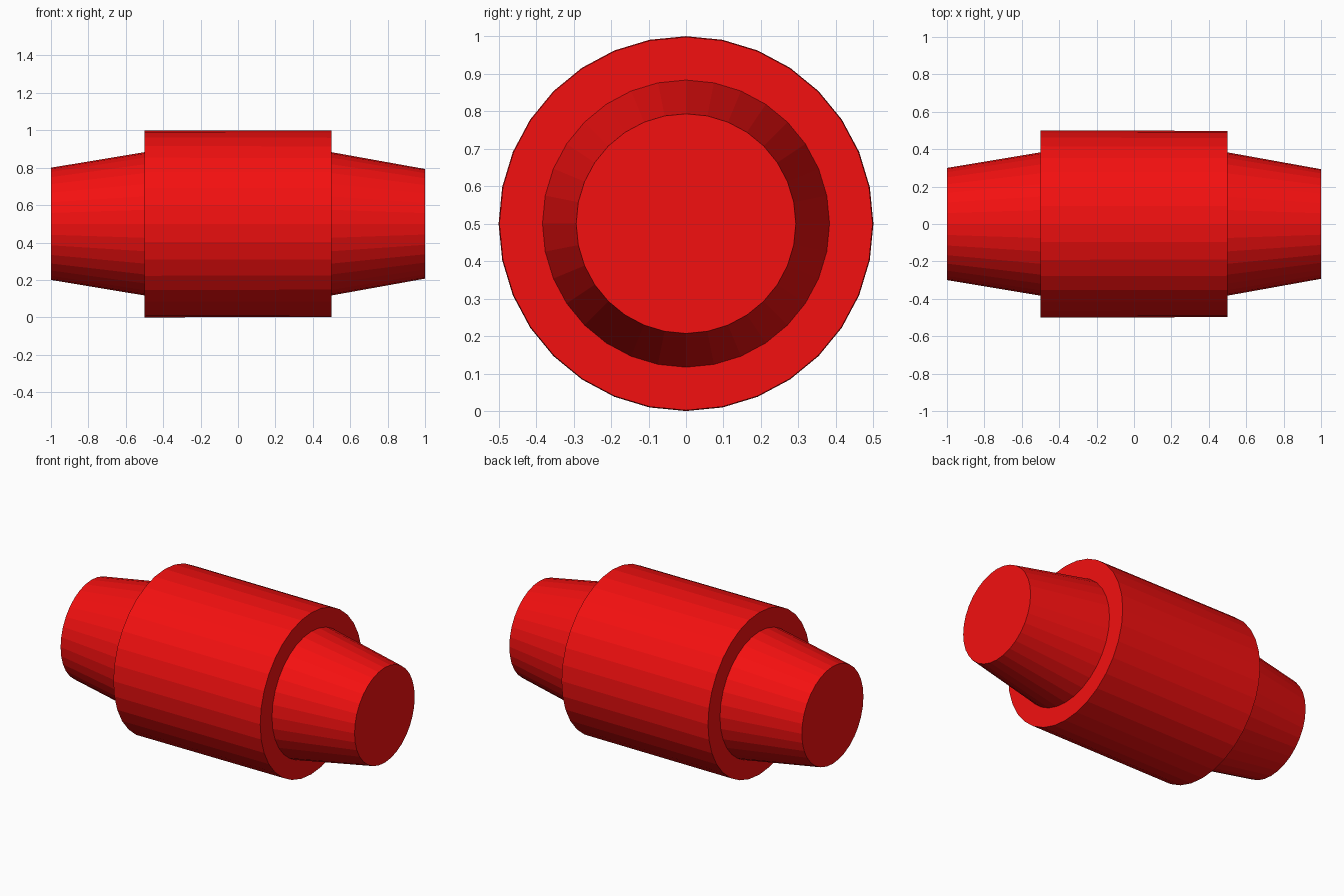
import bpy, bmesh, math

if "Cube" in bpy.data.objects:
    bpy.data.objects.remove(bpy.data.objects["Cube"])

SIDES = 32
AXIS_Z = 0.5

red = bpy.data.materials.new("red")
red.diffuse_color = (0.9, 0.005, 0.005, 1)
red.use_nodes = True
red.node_tree.nodes["Principled BSDF"].inputs["Base Color"].default_value = red.diffuse_color


def lathe(name, profile):
    """Closed solid turned round the x axis from (x, radius) points."""
    bm = bmesh.new()
    rings = []
    for x, r in profile:
        rings.append([bm.verts.new((x, r * math.sin(a), AXIS_Z + r * math.cos(a)))
                      for a in (2 * math.pi * i / SIDES for i in range(SIDES))])
    for a, b in zip(rings, rings[1:]):
        for i in range(SIDES):
            j = (i + 1) % SIDES
            bm.faces.new((a[i], a[j], b[j], b[i]))
    bm.faces.new(rings[0])
    bm.faces.new(rings[-1])
    bmesh.ops.recalc_face_normals(bm, faces=bm.faces)
    mesh = bpy.data.meshes.new(name)
    bm.to_mesh(mesh)
    bm.free()
    mesh.materials.append(red)
    obj = bpy.data.objects.new(name, mesh)
    bpy.context.collection.objects.link(obj)
    return obj


# Wide drum in the middle with a tapered stub at each end, one turned piece
lathe("stepped_roller", [
    (-1.0, 0.30), (-0.5, 0.383), (-0.5, 0.5),
    (0.5, 0.498), (0.5, 0.383), (1.0, 0.293),
])
